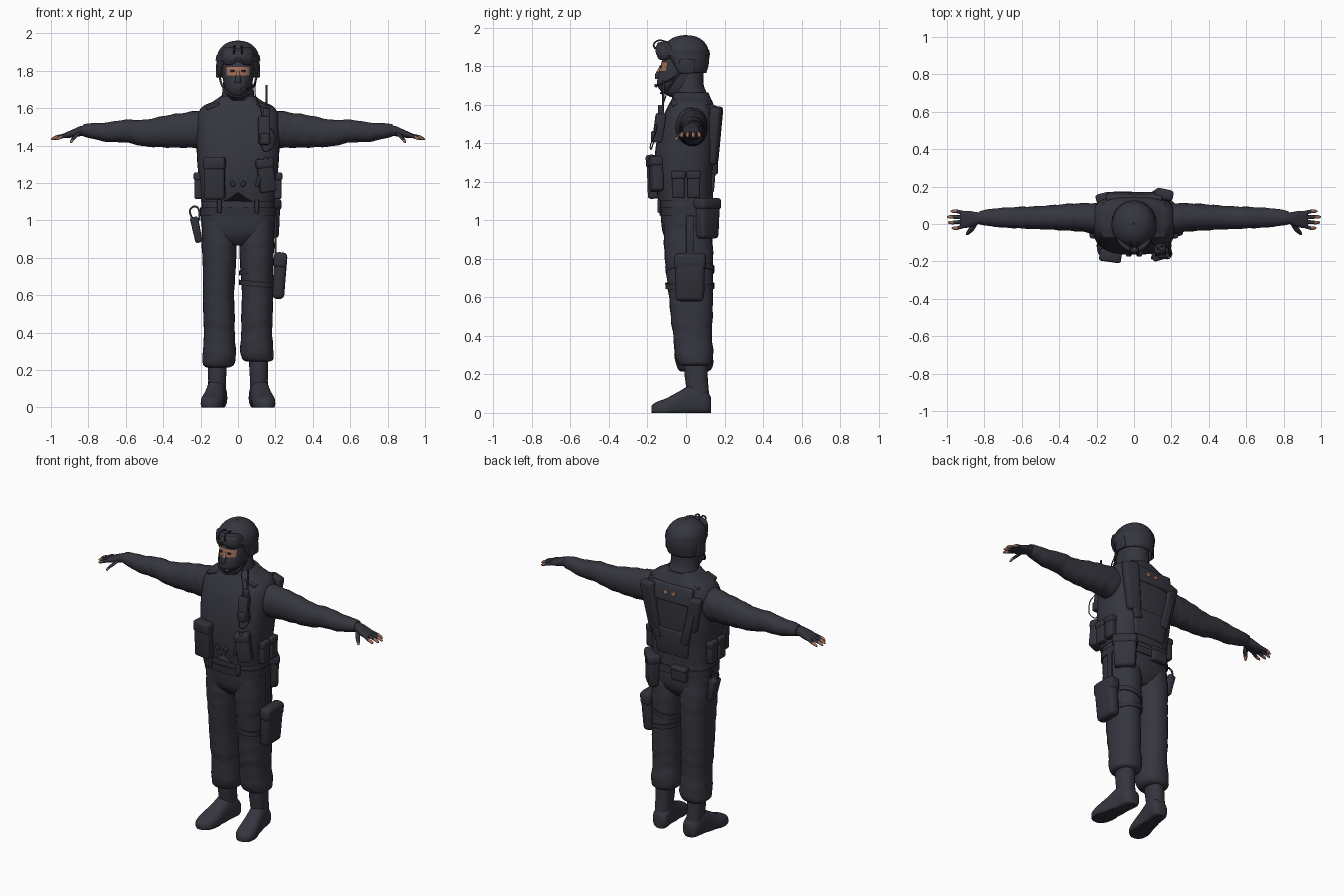
import bpy, bmesh, math
from mathutils import Matrix, Vector, Euler

cube = bpy.data.objects.get("Cube")
if cube:
    bpy.data.objects.remove(cube, do_unlink=True)


def material(name, rgb):
    m = bpy.data.materials.new(name)
    m.use_nodes = True
    m.diffuse_color = (*rgb, 1)
    bsdf = m.node_tree.nodes["Principled BSDF"]
    bsdf.inputs["Base Color"].default_value = (*rgb, 1)
    bsdf.inputs["Roughness"].default_value = 0.8
    return m


CLOTH = material("dark navy cloth", (0.036, 0.036, 0.05))
GEAR = material("dark gear", (0.031, 0.031, 0.043))
LENS = material("goggle lens", (0.045, 0.045, 0.06))
SKIN = material("skin", (0.36, 0.16, 0.1))
SIDES = (("left", 1), ("right", -1))


def finish(bm, name, mats, tint=None, angle=40):
    """Turn a bmesh into a shaded object, tinting faces by a rule."""
    bmesh.ops.recalc_face_normals(bm, faces=bm.faces)
    if tint:
        for f in bm.faces:
            f.material_index = int(tint(f.calc_center_median()))
    mesh = bpy.data.meshes.new(name)
    bm.to_mesh(mesh)
    bm.free()
    ob = bpy.data.objects.new(name, mesh)
    bpy.context.collection.objects.link(ob)
    for m in mats:
        mesh.materials.append(m)
    bpy.ops.object.select_all(action="DESELECT")
    ob.select_set(True)
    bpy.context.view_layer.objects.active = ob
    bpy.ops.object.shade_smooth_by_angle(angle=math.radians(angle))
    return ob


def spline(rings, steps):
    """Catmull-Rom interpolation between rings."""
    out = []
    for i in range(len(rings) - 1):
        a, b, c, d = (Vector(rings[min(max(i + k, 0), len(rings) - 1)]) for k in (-1, 0, 1, 2))
        for k in range(steps):
            t = k / steps
            q = b + (c - a) * t / 2 + (a * 2 - b * 5 + c * 4 - d) * t * t / 2
            out.append(q + (b * 3 - a - c * 3 + d) * t ** 3 / 2)
    return out + [Vector(rings[-1])]


def loft(name, rings, mats, axis="Z", n=28, p=2.4, s=1, steps=3, cap=True,
         warp=None, tint=None, wrinkle=0, angle=50):
    """Skin rounded rings (position, centre u, centre v, radius u, radius v)."""
    bm = bmesh.new()
    loops = []
    for t, u, v, ru, rv in spline([Vector(r) for r in rings], steps):
        loop = []
        for k in range(n):
            a = math.tau * k / n
            c, d = math.cos(a), math.sin(a)
            g = 1 + wrinkle * math.sin(t * 75 + 2 * math.sin(2 * a) + a)
            x = u + ru * g * math.copysign(abs(c) ** (2 / p), c)
            y = v + rv * g * math.copysign(abs(d) ** (2 / p), d)
            co = Vector({"Z": (x, y, t), "X": (t, x, y), "Y": (x, t, y)}[axis])
            if warp:
                co = warp(co)
            co.x *= s
            loop.append(bm.verts.new(co))
        loops.append(loop)
    for lo, hi in zip(loops, loops[1:]):
        for k in range(n):
            j = (k + 1) % n
            bm.faces.new((lo[k], lo[j], hi[j], hi[k]))
    if cap:
        bm.faces.new(loops[0])
        bm.faces.new(loops[-1])
    return finish(bm, name, mats, tint, angle)


def body(rings):
    """Rings given as (z, front, back, half width), centred on x."""
    return [(z, 0, (f + b) / 2, w, (b - f) / 2) for z, f, b, w in rings]


def box(name, loc, size, rot=(0, 0, 0), bevel=0.012, taper=1.0, mat=GEAR):
    """Bevelled box; taper scales its lower end."""
    bm = bmesh.new()
    bmesh.ops.create_cube(bm, size=1)
    for v in bm.verts:
        k = taper if v.co.z < 0 else 1
        v.co = Vector((v.co.x * size[0] * k, v.co.y * size[1] * k, v.co.z * size[2]))
    bmesh.ops.bevel(bm, geom=bm.edges[:], offset=bevel, segments=3, profile=0.5, affect="EDGES")
    turn = Euler([math.radians(r) for r in rot]).to_matrix().to_4x4()
    bm.transform(Matrix.Translation(loc) @ turn)
    return finish(bm, name, [mat])


def pouch(name, loc, size, rot=(0, 0, 0), bevel=0.014, taper=1.0):
    """Box with a slightly wider lid flap over its upper third."""
    box(name, loc, size, rot, bevel, taper)
    turn = Euler([math.radians(r) for r in rot]).to_matrix()
    top = Vector(loc) + turn @ Vector((0, 0, size[2] * 0.36))
    box(name + "_flap", top, (size[0] + 0.008, size[1] + 0.008, size[2] * 0.3), rot, bevel)


def tube(name, points, r=0.004, mat=GEAR):
    """Smooth round cord through the points."""
    path = spline([Vector(q) for q in points], 4)
    cu = bpy.data.curves.new(name, "CURVE")
    cu.dimensions = "3D"
    cu.bevel_depth, cu.bevel_resolution, cu.use_fill_caps = r, 1, True
    sp = cu.splines.new("POLY")
    sp.points.add(len(path) - 1)
    for pt, q in zip(sp.points, path):
        pt.co = (*q, 1)
    cu.materials.append(mat)
    ob = bpy.data.objects.new(name, cu)
    bpy.context.collection.objects.link(ob)
    bpy.ops.object.select_all(action="DESELECT")
    ob.select_set(True)
    bpy.context.view_layer.objects.active = ob
    bpy.ops.object.convert(target="MESH")


# Head with an eye opening in the mask, neck
loft("masked_head", body([(1.64, -.08, .06, .045), (1.665, -.125, .07, .058), (1.7, -.148, .08, .07),
     (1.74, -.148, .085, .078), (1.775, -.138, .09, .084), (1.82, -.128, .09, .086),
     (1.88, -.11, .09, .08)]), [CLOTH, SKIN], p=2.1, n=40,
     tint=lambda c: 1.775 < c.z < 1.825 and c.y < -.1 and abs(c.x) < .06)
loft("nose", [(1.735, 0, -.14, .016, .02), (1.76, 0, -.142, .014, .018), (1.8, 0, -.128, .007, .008)],
     [CLOTH, SKIN], n=12, tint=lambda c: c.z > 1.775)
loft("neck", body([(1.6, -.08, .125, .12), (1.645, -.07, .115, .093), (1.69, -.06, .095, .084),
     (1.74, -.05, .09, .078), (1.8, -.05, .09, .075)]), [CLOTH], p=2, wrinkle=.012)

# Helmet: the rim rises over the brow
def brim(co):
    t = min(max((-.03 - co.y) / .06, 0), 1)
    lift = 1.845 + .3 * (co.z - 1.765)
    co.z += max(lift - co.z, 0) * t * t * (3 - 2 * t)
    return co

helmet = loft("helmet", body([(1.765, -.11, .105, .107), (1.8, -.12, .116, .113), (1.85, -.13, .121, .116),
     (1.9, -.118, .112, .106), (1.935, -.088, .085, .08), (1.955, -.05, .05, .045),
     (1.962, -.006, .002, .004)]), [CLOTH], p=2.1, n=40, warp=brim, cap=False)
rim = helmet.modifiers.new("thickness", "SOLIDIFY")
rim.thickness = .008
loft("goggle_strap", body([(1.855, -.134, .126, .12), (1.885, -.128, .12, .115)]), [GEAR], p=2.1, n=40, cap=False)

# Goggles wrap around the helmet front, raised over the nose
def goggle(grow, out):
    return [(x, -.138 + abs(x) ** 2 * 7 - out, 1.88 + lift, .016 * k, (rz + grow) * k)
            for x, lift, rz, k in [(-.088 - grow, 0, .02, .5), (-.07, 0, .04, 1), (-.03, 0, .041, 1),
                                   (0, .007, .03, 1), (.03, 0, .041, 1), (.07, 0, .04, 1),
                                   (.088 + grow, 0, .02, .5)]]
loft("goggle_frame", goggle(.005, 0), [GEAR], axis="X", p=3)
loft("goggle_lens", goggle(-.01, .005), [LENS], axis="X", p=3)
for side, s in SIDES:
    box(side + "_ear_cover", (s * .107, .005, 1.80), (.022, .08, .075), bevel=.01)
    box(side + "_eye", (s * .03, -.132, 1.799), (.022, .012, .01), bevel=.003, mat=GEAR)
    tube(side + "_chin_strap", [(s * .1, -.03, 1.78), (s * .085, -.07, 1.72), (s * .05, -.115, 1.675), (0, -.13, 1.66)], .006)
    tube(side + "_helmet_clip", [(s * .018, -.095, 1.925), (s * .02, -.14, 1.935), (s * .022, -.168, 1.915), (s * .022, -.16, 1.89)], .005)
tube("mic_boom", [(.1, -.02, 1.77), (.085, -.1, 1.72), (.04, -.15, 1.7)], .004)
box("microphone", (.03, -.155, 1.7), (.03, .018, .018), bevel=.006)

# Trousers
loft("pelvis", body([(.865, -.07, .09, .07), (.92, -.115, .13, .175), (1.0, -.13, .14, .197), (1.14, -.135, .135, .193)]),
     [CLOTH], p=2.7)
for side, s in SIDES:
    low = 0 if s > 0 else -.03
    loft(side + "_trouser_leg", [(.245 + low, .108, .045, .062, .07), (.26 + low, .105, .045, .083, .088),
         (.31 + low, .1, .042, .089, .1), (.4, .1, .034, .082, .1), (.48, .101, .03, .084, .108),
         (.6, .104, .026, .083, .114), (.75, .1, .018, .088, .123), (.88, .1, .012, .094, .127),
         (1.0, .1, .005, .09, .12)], [CLOTH], s=s, steps=5, p=2.3, wrinkle=.013)

    # Boots, toes turned slightly out
    loft(side + "_boot_shaft", [(.04, .113, .065, .05, .06), (.12, .112, .06, .047, .058), (.2, .111, .052, .05, .06),
         (.3, .108, .05, .052, .062)], [CLOTH], s=s, wrinkle=.006)
    def toe_out(co):
        return Vector((co.x - (co.y - .05) * .1, co.y, max(co.z, 0)))
    loft(side + "_boot_foot", [(.13, .113, .04, .03, .04), (.11, .113, .05, .05, .06), (.04, .115, .065, .052, .085),
         (-.03, .118, .045, .055, .07), (-.1, .122, .025, .062, .052), (-.155, .122, .018, .05, .038),
         (-.18, .122, .016, .022, .02)], [CLOTH, GEAR], axis="Y", s=s, warp=toe_out, p=2.5,
         tint=lambda c: c.z < .012)

    # Sleeves, gloves and fingers
    loft(side + "_sleeve", [(.12, .025, 1.5, .075, .085), (.2, .028, 1.488, .083, .1), (.28, .035, 1.483, .076, .094),
         (.38, .036, 1.476, .07, .086), (.5, .034, 1.467, .062, .071), (.6, .034, 1.478, .058, .061),
         (.7, .034, 1.472, .053, .052), (.79, .034, 1.48, .043, .04), (.825, .034, 1.481, .035, .033)],
         [CLOTH], axis="X", s=s, steps=5, p=2.1, wrinkle=.022)
    loft(side + "_glove", [(.8, .034, 1.482, .028, .027), (.84, .03, 1.478, .033, .027), (.88, .026, 1.466, .044, .022),
         (.92, .024, 1.455, .045, .015), (.93, .024, 1.453, .04, .01)], [GEAR], axis="X", s=s, n=20)
    for i, tip in enumerate((.975, .995, 1.0, .98)):
        y0, y1 = -.01 + .023 * i, -.022 + .03 * i
        loft(f"{side}_finger_{i + 1}", [(.91, y0, 1.458, .011, .011), (tip - .03, y1, 1.446, .0095, .01),
             (tip - .01, y1, 1.438, .008, .008), (tip, y1, 1.434, .003, .003)], [GEAR, SKIN], axis="X", s=s, n=10,
             tint=lambda c, t=tip: abs(c.x) > t - .03)
    loft(side + "_thumb", [(1.415, .893, -.054, .006, .006), (1.43, .886, -.046, .01, .01), (1.45, .868, -.026, .013, .013),
         (1.47, .85, .0, .012, .012)], [GEAR, SKIN], s=s, n=10, tint=lambda c: c.z < 1.428)

# Vest with collar, belt and arched front hem
def hem(co):
    if co.z < 1.16 and co.y < 0:
        co.z += max(0, .05 - abs(co.x) * .7) * (1.16 - co.z) / .06
    return co
loft("vest", body([(1.1, -.148, .14, .197), (1.2, -.16, .143, .207), (1.3, -.164, .152, .217), (1.4, -.155, .16, .222),
     (1.5, -.133, .162, .224), (1.565, -.108, .153, .217), (1.61, -.085, .14, .188), (1.635, -.072, .128, .135),
     (1.665, -.064, .116, .092)]), [CLOTH], p=2.8, n=40, warp=hem)
loft("belt", body([(1.025, -.138, .147, .203), (1.07, -.141, .145, .202)]), [GEAR], p=2.7, n=40, angle=30)
for side, s in SIDES:
    box(side + "_belt_loop", (s * .1, -.14, 1.075), (.022, .018, .07), bevel=.005)
    box(side + "_hem_toggle", (s * .028, -.165, 1.195), (.022, .02, .03), (0, s * 25, 0), .006)
    box(side + "_shoulder_strap", (s * .135, .02, 1.612), (.075, .19, .022), (0, s * 20, 0), .008)
    for i, y in enumerate((-.04, .04)):
        pouch(f"{side}_side_pouch_{i + 1}", (s * .212, y, 1.185), (.042, .065, .14), bevel=.01)
    box(side + "_back_strap", (s * .12, .15, 1.35), (.05, .03, .22), (0, s * 14, 0), .008)

# Back panels with two small spots on the yoke
box("back_yoke", (0, .143, 1.545), (.3, .04, .11), (10, 0, 0), .012, mat=CLOTH)
box("lower_back_panel", (0, .138, 1.23), (.25, .03, .17), (-4, 0, 0), .01, .85, CLOTH)
for i, x in enumerate((-.028, .028)):
    box(f"yoke_spot_{i + 1}", (x, .163, 1.55), (.026, .008, .022), (10, 30, 0), .003, mat=SKIN)
box("left_back_pouch", (.14, .148, 1.44), (.1, .06, .3), (-6, 8, -12), .018, .85)
box("right_back_pouch", (-.15, .135, 1.44), (.08, .055, .22), (-4, -8, 14), .016, .9)
pouch("rear_belt_pouch", (-.06, .15, 1.045), (.1, .04, .09), bevel=.01)

# Chest pouches, radio and cords
pouch("right_chest_pouch", (-.125, -.165, 1.225), (.11, .062, .225), (2, 0, -8))
pouch("left_chest_pouch", (.15, -.155, 1.24), (.085, .06, .18), (0, -8, 16))
box("left_tool", (.125, -.18, 1.26), (.02, .02, .17), (0, 18, 0), .006)
box("radio", (.14, -.14, 1.48), (.06, .05, .15), (-8, 0, 8), .01)
box("radio_knob", (.15, -.13, 1.575), (.035, .03, .05), bevel=.008)
box("radio_switch", (.145, -.165, 1.435), (.05, .035, .06), bevel=.012)
tube("antenna", [(.15, -.12, 1.58), (.152, -.118, 1.65), (.153, -.115, 1.725)], .006)
tube("headset_cable", [(.1, -.03, 1.77), (.09, -.09, 1.68), (.12, -.12, 1.6), (.13, -.15, 1.53)], .003)
tube("radio_cord", [(.17, -.15, 1.5), (.2, -.16, 1.45), (.185, -.185, 1.39), (.14, -.18, 1.37), (.12, -.165, 1.42)], .003)

# Hip and thigh gear
pouch("left_hip_pouch", (.16, .11, 1.01), (.14, .075, .21), (0, 0, -45), .02, .88)
box("thigh_pouch", (.222, .02, .705), (.07, .16, .25), (0, 4, 0), .024, .92)
box("thigh_pouch_flap", (.226, .02, .785), (.072, .167, .08), (0, 4, 0), .02)
for i, (z, tilt) in enumerate(((.745, .28), (.66, -.1))):
    loft(f"thigh_strap_{i + 1}", [(z - .014, .1, .02, .094, .127), (z + .014, .1, .02, .095, .128)], [GEAR], p=2.3,
         angle=30, warp=lambda co, k=tilt: Vector((co.x, co.y, co.z + k * (co.x - .1))))
box("thigh_hanger", (.2, .02, .9), (.012, .04, .25), bevel=.004)
box("right_holster", (-.222, .04, .95), (.045, .075, .14), (0, -12, 0), .012, .85)
tube("right_holster_loop", [(-.205, .04, 1.0), (-.21, .04, 1.06), (-.235, .04, 1.075), (-.258, .04, 1.05), (-.24, .04, 1.0)], .006)
